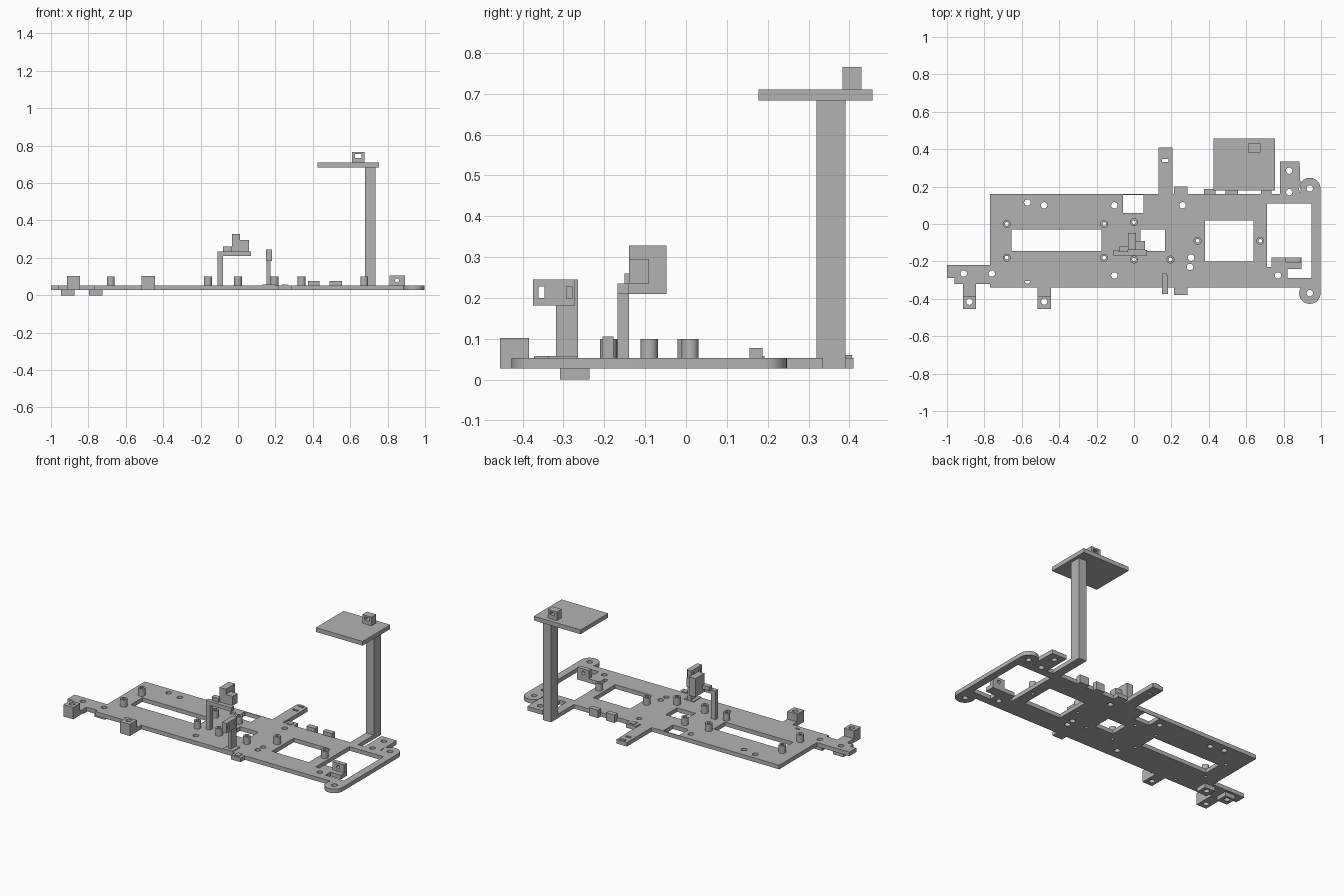
import bpy, bmesh
from math import cos, sin, radians
from mathutils import Matrix

cube = bpy.data.objects.get("Cube")
if cube:
    bpy.data.objects.remove(cube, do_unlink=True)

grey = bpy.data.materials.new("plain_grey")
grey.use_nodes = True
COLOUR = (0.45, 0.45, 0.45, 1)
grey.diffuse_color = COLOUR
grey.node_tree.nodes["Principled BSDF"].inputs["Base Color"].default_value = COLOUR

LOW, TOP = 0.027, 0.053      # underside and upper face of the base plate


def arc(x, y, r, a=0, b=360, n=24):
    count = n if b - a == 360 else n + 1
    return [(x + r * cos(radians(a + (b - a) * i / n)),
             y + r * sin(radians(a + (b - a) * i / n))) for i in range(count)]


def rect(x0, x1, y0, y1):
    return [(x0, y0), (x1, y0), (x1, y1), (x0, y1)]


def prism(name, outline, lo, hi, holes=(), axis="z"):
    """Extrude a profile with holes; the profile is xy, xz (axis y) or yz (axis x)."""
    curve = bpy.data.curves.new(name, "CURVE")
    curve.dimensions = "2D"
    curve.fill_mode = "BOTH"
    curve.extrude = (hi - lo) / 2
    for loop in [outline, *holes]:
        spline = curve.splines.new("POLY")
        spline.points.add(len(loop) - 1)
        for point, (u, v) in zip(spline.points, loop):
            point.co = (u, v, 0, 1)
        spline.use_cyclic_u = True
    temp = bpy.data.objects.new(name, curve)
    bpy.context.collection.objects.link(temp)
    bpy.context.view_layer.update()
    mesh = bpy.data.meshes.new_from_object(
        temp.evaluated_get(bpy.context.evaluated_depsgraph_get()))
    bpy.data.objects.remove(temp, do_unlink=True)
    bm = bmesh.new()
    bm.from_mesh(mesh)
    bmesh.ops.remove_doubles(bm, verts=bm.verts, dist=0.0001)
    bm.transform(Matrix.Translation((0, 0, (lo + hi) / 2)))
    if axis == "x":
        bm.transform(Matrix(((0, 0, 1, 0), (1, 0, 0, 0), (0, 1, 0, 0), (0, 0, 0, 1))))
    elif axis == "y":
        bm.transform(Matrix(((1, 0, 0, 0), (0, 0, 1, 0), (0, 1, 0, 0), (0, 0, 0, 1))))
    bmesh.ops.recalc_face_normals(bm, faces=bm.faces)
    bm.to_mesh(mesh)
    bm.free()
    mesh.name = name
    mesh.materials.clear()
    mesh.materials.append(grey)
    obj = bpy.data.objects.new(name, mesh)
    bpy.context.collection.objects.link(obj)
    bpy.ops.object.select_all(action="DESELECT")
    obj.select_set(True)
    bpy.context.view_layer.objects.active = obj
    bpy.ops.object.shade_smooth_by_angle(angle=radians(30))
    return obj


def box(name, x0, x1, y0, y1, z0, z1):
    return prism(name, rect(x0, x1, y0, y1), z0, z1)


# Base plate with tabs, arms and two round ears
outline = [(-1, -.29), (-.96, -.29), (-.96, -.32), (-.915, -.32), (-.915, -.455),
           (-.845, -.455), (-.845, -.32), (-.77, -.32), (-.77, -.34), (-.515, -.34),
           (-.515, -.455), (-.445, -.455), (-.445, -.34), (.215, -.34), (.215, -.38),
           (.285, -.38), (.285, -.34)]
outline += arc(.94, -.37, .057, 148, 360) + arc(.94, .19, .057, 0, 212)
outline += [(.885, .335), (.78, .335), (.78, .16), (.735, .16), (.735, .39),
            (.68, .39), (.68, .16), (.285, .16), (.285, .2), (.215, .2), (.215, .16),
            (.205, .16), (.205, .41), (.13, .41), (.13, .16), (-.77, .16),
            (-.77, -.22), (-1, -.22)]
openings = [rect(-.655, -.175, -.145, -.03), rect(-.06, .05, .06, .155),
            rect(.035, .165, -.145, -.03), rect(.38, .64, -.2, .02),
            [(.71, .11), (.95, .11), (.95, -.29), (.82, -.29), (.82, -.23), (.71, -.23)],
            rect(.15, .185, .332, .348)]
screw_holes = [(-.57, .115), (-.48, .1), (-.105, .1), (.26, .1), (-.105, -.275),
               (-.91, -.265), (-.76, -.265), (-.88, -.415), (-.48, -.415), (.94, .19),
               (.94, -.37), (.83, .285), (.83, .17), (.77, -.275), (.305, -.18), (.3, -.23)]
pegs = [(-.68, 0), (-.68, -.18), (-.16, 0), (-.16, -.18), (0, .01), (0, -.19),
        (.195, -.19), (.34, -.09), (.675, -.09)]
openings += [arc(x, y, .017) for x, y in screw_holes]
openings += [arc(x, y, .01, n=16) for x, y in pegs]
openings.append(arc(-.57, -.305, .014, 180, 360, 10))
prism("base_plate", outline, LOW, TOP, openings)

# Hollow mounting pegs
for x, y in pegs:
    prism("mounting_peg", arc(x, y, .021), TOP, .1, [arc(x, y, .01, n=16)])

# Drilled blocks on the front tabs, drilled pads under the side arm
for x in (-.88, -.48):
    prism("tab_block", rect(x - .035, x + .035, -.455, -.385), TOP, .102,
          [arc(x, -.415, .017)])
for x in (-.91, -.76):
    prism("underside_pad", rect(x - .036, x + .036, -.308, -.236), 0, LOW,
          [arc(x, -.265, .017)])

# Clips along the back edge and nubs on the small tabs
box("back_clip", .375, .435, .155, .187, LOW, .077)
box("back_clip", .49, .555, .155, .187, LOW, .077)
box("tab_nub", .235, .265, -.372, -.335, TOP, .058)
box("tab_nub", .235, .265, .155, .192, TOP, .058)
box("arm_nub", .15, .185, .39, .407, TOP, .06)

# Small drilled bracket beside the end opening
box("bracket_foot", .735, .895, -.24, -.178, LOW, TOP)
prism("bracket_wall", rect(.81, .893, TOP, .105), -.205, -.178,
      [arc(.85, .08, .011, n=16)], axis="y")

# Tall post carrying a flat platform and a holder
box("tall_post", .68, .735, .32, .39, TOP, .683)
box("platform", .425, .755, .178, .457, .683, .71)
prism("platform_holder", rect(.61, .675, .71, .765), .383, .43,
      [rect(.626, .659, .735, .754)], axis="y")

# Central stand: leg, shelf and stepped holder
prism("stand_leg_and_shelf", [(-.11, TOP), (-.08, TOP), (-.08, .21), (.07, .21),
                              (.07, .235), (-.11, .235)], -.168, -.14, axis="y")
box("stand_fin", -.032, .012, -.14, -.048, .21, .328)
box("stand_side_block", .012, .06, -.14, -.09, .235, .295)
box("stand_small_block", -.08, -.032, -.15, -.12, .235, .26)

# Front sensor post with a slotted head
box("sensor_foot", .13, .2, -.34, -.265, TOP, .058)
box("sensor_post", .152, .175, -.318, -.265, TOP, .245)
prism("sensor_head", rect(-.375, -.272, .182, .245), .15, .183,
      [rect(-.361, -.346, .2, .228), rect(-.293, -.278, .2, .228)], axis="x")
